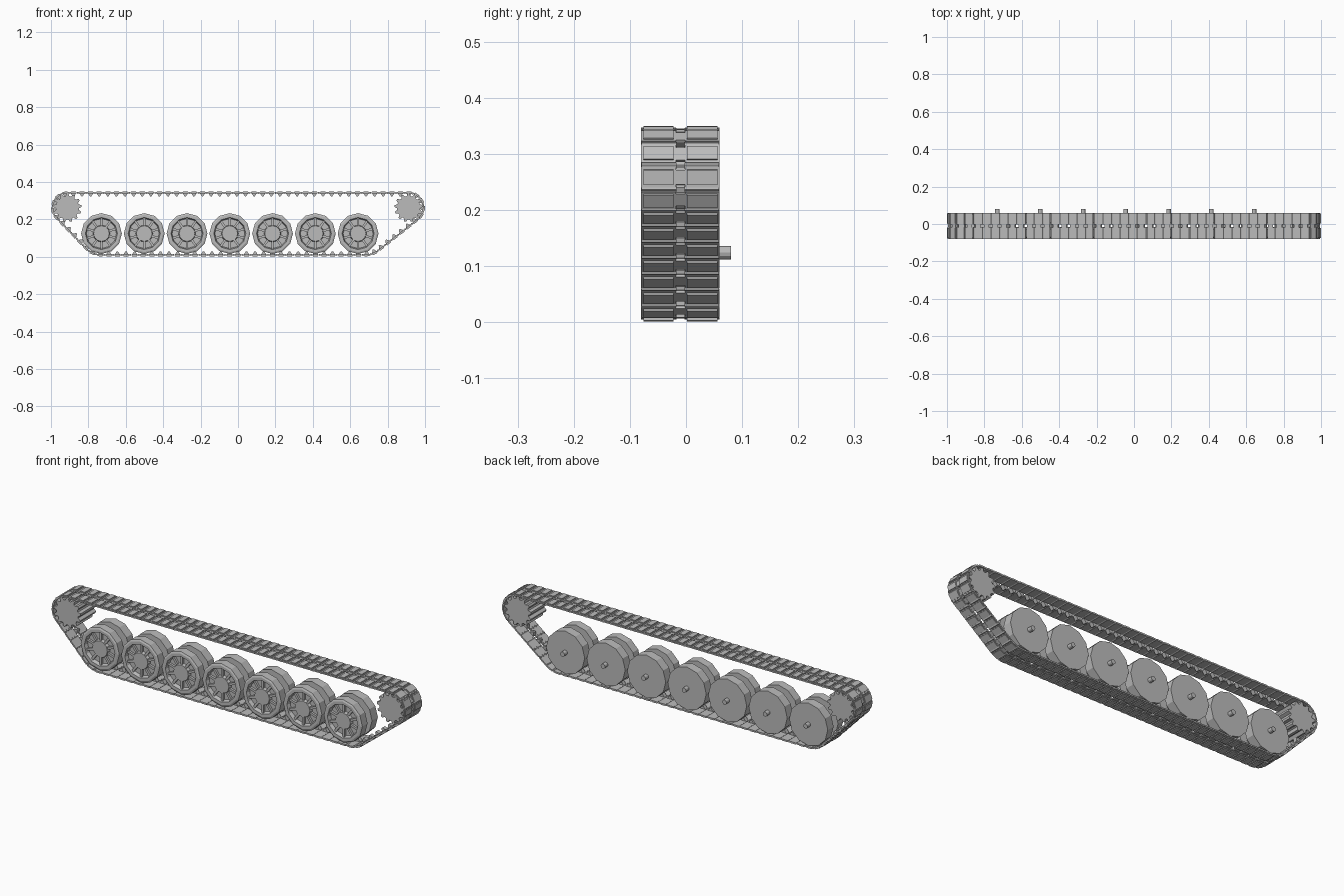
import bpy, bmesh
from math import sin, cos, pi, atan2, acos, hypot
from mathutils import Matrix, Vector

cube = bpy.data.objects.get("Cube")
if cube:
    bpy.data.objects.remove(cube)

steel = bpy.data.materials.new("grey steel")
steel.use_nodes = True
grey = (0.5, 0.5, 0.5, 1)
steel.diffuse_color = grey
steel.node_tree.nodes["Principled BSDF"].inputs["Base Color"].default_value = grey

MID = -0.01          # centre line of the track width


def finish(bm, name):
    bmesh.ops.recalc_face_normals(bm, faces=bm.faces[:])
    mesh = bpy.data.meshes.new(name)
    bm.to_mesh(mesh)
    bm.free()
    mesh.materials.append(steel)
    return mesh


def place(mesh, name, x, z):
    ob = bpy.data.objects.new(name, mesh)
    ob.location = (x, 0, z)
    bpy.context.collection.objects.link(ob)


def loft(bm, rings, matrix=Matrix()):
    """Join rings of points with quads and cap both ends."""
    rows = [[bm.verts.new(matrix @ Vector(p)) for p in ring] for ring in rings]
    for a, b in zip(rows, rows[1:]):
        n = len(a)
        for i in range(n):
            j = (i + 1) % n
            bm.faces.new((a[i], a[j], b[j], b[i]))
    bm.faces.new(rows[0])
    bm.faces.new(rows[-1])


def circle(r, y, sides=12):
    return [(r * sin(2 * pi * i / sides), y, r * cos(2 * pi * i / sides))
            for i in range(sides)]


def prism(bm, outline, y0, y1, matrix=Matrix()):
    loft(bm, [[(x, y, z) for x, z in outline] for y in (y0, y1)], matrix)


def rect(x0, x1, z0, z1):
    return [(x0, z0), (x1, z0), (x1, z1), (x0, z1)]


# Road wheel: dished front disc, guide groove, flat back disc and axle stub
bm = bmesh.new()
profile = [(0.042, -0.071), (0.046, -0.055), (0.08, -0.055), (0.086, -0.074),
           (0.1, -0.074), (0.109, -0.07), (0.109, -0.028), (0.07, -0.028),
           (0.07, 0.008), (0.109, 0.008), (0.109, 0.055), (0.012, 0.055),
           (0.012, 0.08)]
loft(bm, [circle(r, y) for r, y in profile])
for k in range(10):
    turn = Matrix.Rotation(2 * pi * k / 10, 4, 'Y')
    prism(bm, rect(-0.006, 0.006, 0.04, 0.084), -0.066, -0.053, turn)
wheel = finish(bm, "road_wheel")
for i in range(7):
    place(wheel, f"road_wheel_{i + 1}", -0.73 + 0.2287 * i, 0.124)

# Toothed end sprockets
TEETH = 13
outline = []
for k in range(TEETH):
    for part, r in ((-0.36, 0.062), (-0.14, 0.076), (0.14, 0.076), (0.36, 0.062)):
        a = 2 * pi * (k + part) / TEETH
        outline.append((r * sin(a), r * cos(a)))
bm = bmesh.new()
prism(bm, outline, -0.074, 0.054)
sprocket = finish(bm, "sprocket")
place(sprocket, "right_sprocket", -0.912, 0.262)
place(sprocket, "left_sprocket", 0.912, 0.262)

# Track path: a belt around four circles (x, z, radius), anticlockwise
pulleys = [(-0.73, 0.125, 0.123), (0.68, 0.125, 0.123),
           (0.912, 0.262, 0.087), (-0.912, 0.262, 0.087)]


def tangent_angle(a, b):
    dx, dz = b[0] - a[0], b[1] - a[1]
    return atan2(dz, dx) - acos((a[2] - b[2]) / hypot(dx, dz))


path = []
for i, p in enumerate(pulleys):
    start = tangent_angle(pulleys[i - 1], p)
    sweep = (tangent_angle(p, pulleys[(i + 1) % 4]) - start) % (2 * pi)
    for s in range(25):
        a = start + sweep * s / 24
        path.append((p[0] + p[2] * cos(a), p[1] + p[2] * sin(a), a))
path.append(path[0])

lengths = [hypot(b[0] - a[0], b[1] - a[1]) for a, b in zip(path, path[1:])]
total = sum(lengths)


def along(dist):
    """Point and outward angle at a distance along the belt."""
    dist %= total
    for (a, b, step) in zip(path, path[1:], lengths):
        if dist <= step:
            t = dist / step
            turn = (b[2] - a[2] + pi) % (2 * pi) - pi
            return a[0] + (b[0] - a[0]) * t, a[1] + (b[1] - a[1]) * t, a[2] + turn * t
        dist -= step
    return path[-1]


# Track links: paired plates with raised pads, a hinge pin and a guide horn
LINKS = 94
pitch = total / LINKS
half = pitch * 0.39
bm = bmesh.new()
for k in range(LINKS):
    x, z, a = along(k * pitch)
    link = Matrix.Translation((x, 0, z)) @ Matrix.Rotation(pi / 2 - a, 4, 'Y')
    for y0, y1 in ((-0.08, -0.018), (-0.002, 0.06)):
        prism(bm, rect(-half, half, -0.011, -0.004), y0, y1, link)
        prism(bm, rect(-half * 0.75, half * 0.75, -0.005, 0), y0 + 0.004, y1 - 0.004, link)
    prism(bm, rect(-half * 0.7, half * 0.7, -0.011, -0.005), -0.02, 0, link)
    prism(bm, [(-0.014, -0.01), (0.014, -0.01), (0.003, -0.027), (-0.003, -0.027)],
          MID - 0.01, MID + 0.01, link)
    x, z, a = along((k + 0.5) * pitch)
    hinge = Matrix.Translation((x, 0, z)) @ Matrix.Rotation(pi / 2 - a, 4, 'Y')
    hinge = hinge @ Matrix.Translation((0, 0, -0.008))
    for y0, y1 in ((-0.079, -0.017), (-0.003, 0.059)):
        loft(bm, [circle(0.0055, y, 6) for y in (y0, y1)], hinge)
place(finish(bm, "track_links"), "track_links", 0, 0)
